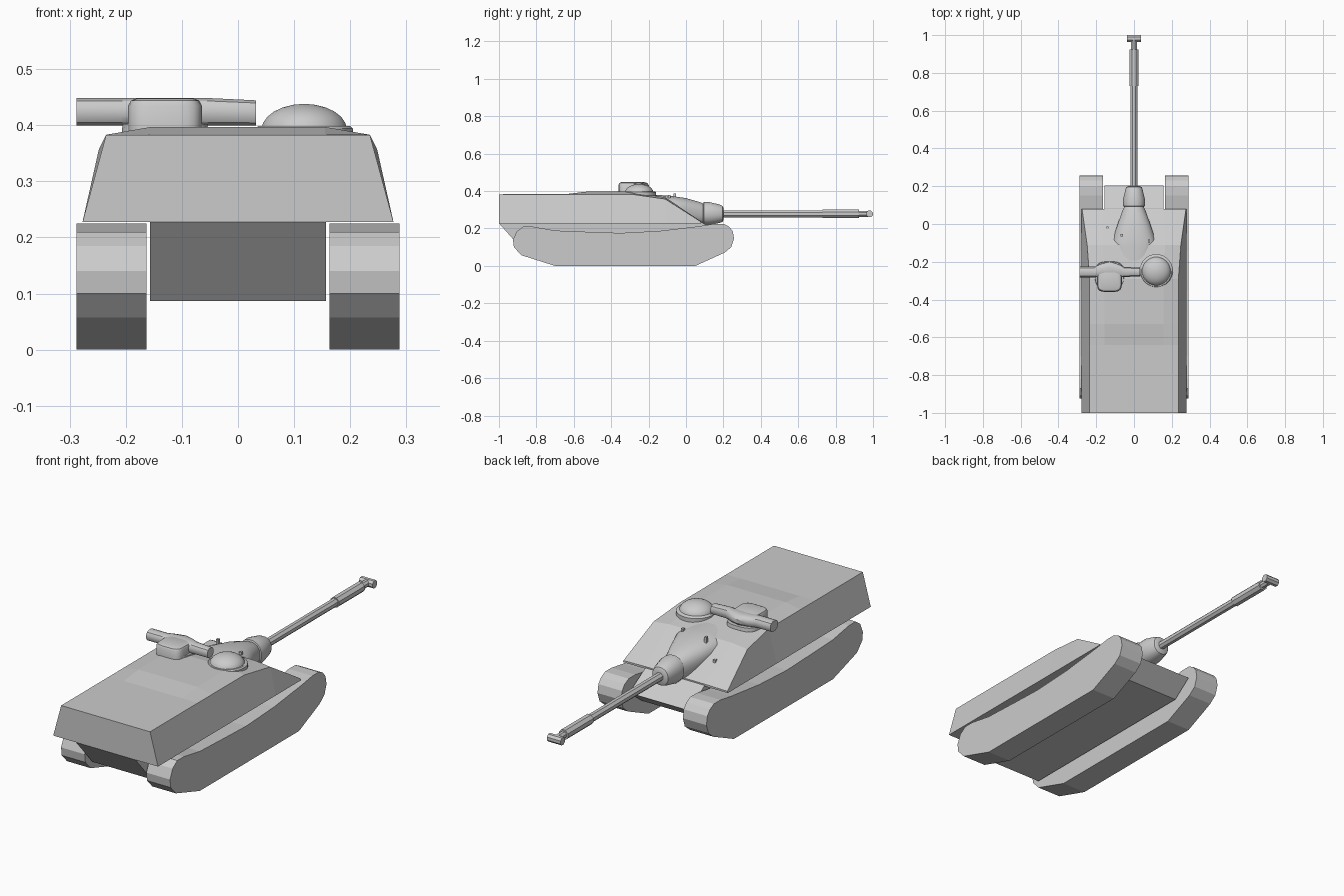
import bpy, bmesh, math

if "Cube" in bpy.data.objects:
    bpy.data.objects.remove(bpy.data.objects["Cube"])


def make(name, verts, faces, smooth=None):
    me = bpy.data.meshes.new(name)
    me.from_pydata(verts, [], faces)
    bm = bmesh.new()
    bm.from_mesh(me)
    bmesh.ops.recalc_face_normals(bm, faces=bm.faces)
    bm.to_mesh(me)
    bm.free()
    ob = bpy.data.objects.new(name, me)
    bpy.context.collection.objects.link(ob)
    if smooth:
        bpy.ops.object.select_all(action='DESELECT')
        bpy.context.view_layer.objects.active = ob
        ob.select_set(True)
        bpy.ops.object.shade_smooth_by_angle(angle=math.radians(smooth))
    return ob


def skin(name, rings, smooth=None):
    """Join equal-length closed rings into a capped solid."""
    n = len(rings[0])
    verts = [v for r in rings for v in r]
    faces = [(k * n + i, k * n + (i + 1) % n, (k + 1) * n + (i + 1) % n, (k + 1) * n + i)
             for k in range(len(rings) - 1) for i in range(n)]
    faces += [tuple(range(n)), tuple(range(len(verts) - n, len(verts)))]
    return make(name, verts, faces, smooth)


def prism(name, profile, x0, x1):
    """Extrude a (y, z) side profile across x."""
    return skin(name, [[(x, y, z) for y, z in profile] for x in (x0, x1)])


def loft(name, axis, sections, n=16, power=2, smooth=None):
    """Sections: position on axis, centre a, centre b, half size a, half size b."""
    rings = []
    for t, ca, cb, ra, rb in sections:
        ring = []
        for i in range(n):
            w = 2 * math.pi * (i + .5) / n
            c, s = math.cos(w), math.sin(w)
            a = ca + ra * math.copysign(abs(c) ** (2 / power), c)
            b = cb + rb * math.copysign(abs(s) ** (2 / power), s)
            ring.append({'X': (t, a, b), 'Y': (a, t, b), 'Z': (a, b, t)}[axis])
        rings.append(ring)
    return skin(name, rings, smooth)


# Tracks
track = [(-.70, 0), (.05, 0), (.205, .07), (.242, .10), (.257, .145), (.25, .185),
         (.23, .21), (.20, .225), (.15, .225), (.07, .212), (-.14, .187), (-.35, .176),
         (-.5, .181), (-.7, .189), (-.82, .21), (-.87, .21), (-.905, .185),
         (-.925, .14), (-.92, .10), (-.88, .057)]
for side, s in (("left", -1), ("right", 1)):
    prism(side + "_track", track, s * .163, s * .288)

# Lower hull
prism("lower_hull", [(-1, .228), (.085, .232), (.205, .16), (.11, .087), (-.875, .087)], -.157, .157)

# Superstructure: sections from rear to front, half outline mirrored
rows = [(-1, .235, .383, .155, .383), (-.64, .235, .383, .155, .384),
        (-.53, .235, .383, .155, .397), (-.29, .235, .383, .155, .397),
        (-.11, .248, .357, .165, .366), (.08, .275, .236, .16, .238)]
rings = []
for y, xe, ze, xr, zr in rows:
    half = [(.277, .228), (xe, ze), (xr, zr)]
    rings.append([(x, y, z) for x, z in half] + [(-x, y, z) for x, z in reversed(half)])
skin("superstructure", rings)

# Gun housing, mantlet and barrel
loft("gun_housing", 'Y', [(-.22, 0, .34, .09, .042), (-.12, 0, .325, .11, .053),
                          (-.09, 0, .318, .118, .058), (0, 0, .297, .087, .066),
                          (.07, 0, .281, .062, .062), (.092, 0, .279, .052, .055)],
     20, 2.5, 35)
loft("mantlet", 'Y', [(.09, 0, .28, .045, .05), (.095, 0, .28, .058, .062),
                      (.125, 0, .28, .06, .062), (.18, 0, .279, .047, .05),
                      (.195, 0, .278, .042, .043), (.2, 0, .278, .033, .033)],
     16, 2.2, 35)
G = .278
loft("gun_barrel", 'Y', [(.15, 0, G, .02, .02), (.74, 0, G, .02, .02)], 8)
loft("barrel_sleeve", 'Y', [(.73, 0, G, .025, .025), (.925, 0, G, .025, .025)], 8)
loft("barrel_tip", 'Y', [(.92, 0, G, .017, .017), (.98, 0, G, .017, .017)], 8)
loft("muzzle_brake", 'X', [(-.036, .982, G, .019, .019), (.036, .982, G, .019, .019)], 8)

# Commander dome and its ring
CX, CY = .118, -.25
loft("dome_ring", 'Z', [(.375, CX, CY + .003, .088, .088), (.394, CX, CY + .003, .088, .088),
                        (.399, CX, CY, .082, .082)], 24, 2, 35)
loft("hatch_dome", 'Z', [(.392 + .046 * math.sin(a), CX, CY, .077 * math.cos(a), .077 * math.cos(a))
                         for a in [math.radians(d) for d in (0, 15, 30, 45, 60, 75, 87)]], 20, 2, 35)

# Rangefinder arm and sight head
loft("rangefinder_arm", 'X', [(-.288, -.254, .424, .029, .025), (-.21, -.254, .424, .029, .025),
                              (-.17, -.245, .424, .036, .025), (-.13, -.24, .424, .042, .025),
                              (-.09, -.245, .424, .036, .025), (-.05, -.254, .424, .027, .025),
                              (.032, -.254, .422, .024, .023)], 12, 2.6, 35)
loft("sight_head", 'Z', [(.39, -.13, -.30, .066, .06), (.435, -.13, -.30, .066, .06),
                         (.444, -.13, -.30, .061, .055), (.448, -.13, -.30, .05, .045)],
     24, 4, 35)
loft("sight_base", 'Z', [(.385, -.13, -.27, .078, .072), (.402, -.13, -.27, .076, .07)], 24, 3, 35)

# Small periscopes on the sloped roof
for i, (x, y, z) in enumerate([(-.065, -.06, .378), (.08, -.09, .368), (-.14, -.02, .305)]):
    loft(f"periscope_{i + 1}", 'Z', [(z - .03, x, y, .008, .01), (z + .01, x, y, .008, .01)], 4, 2)
